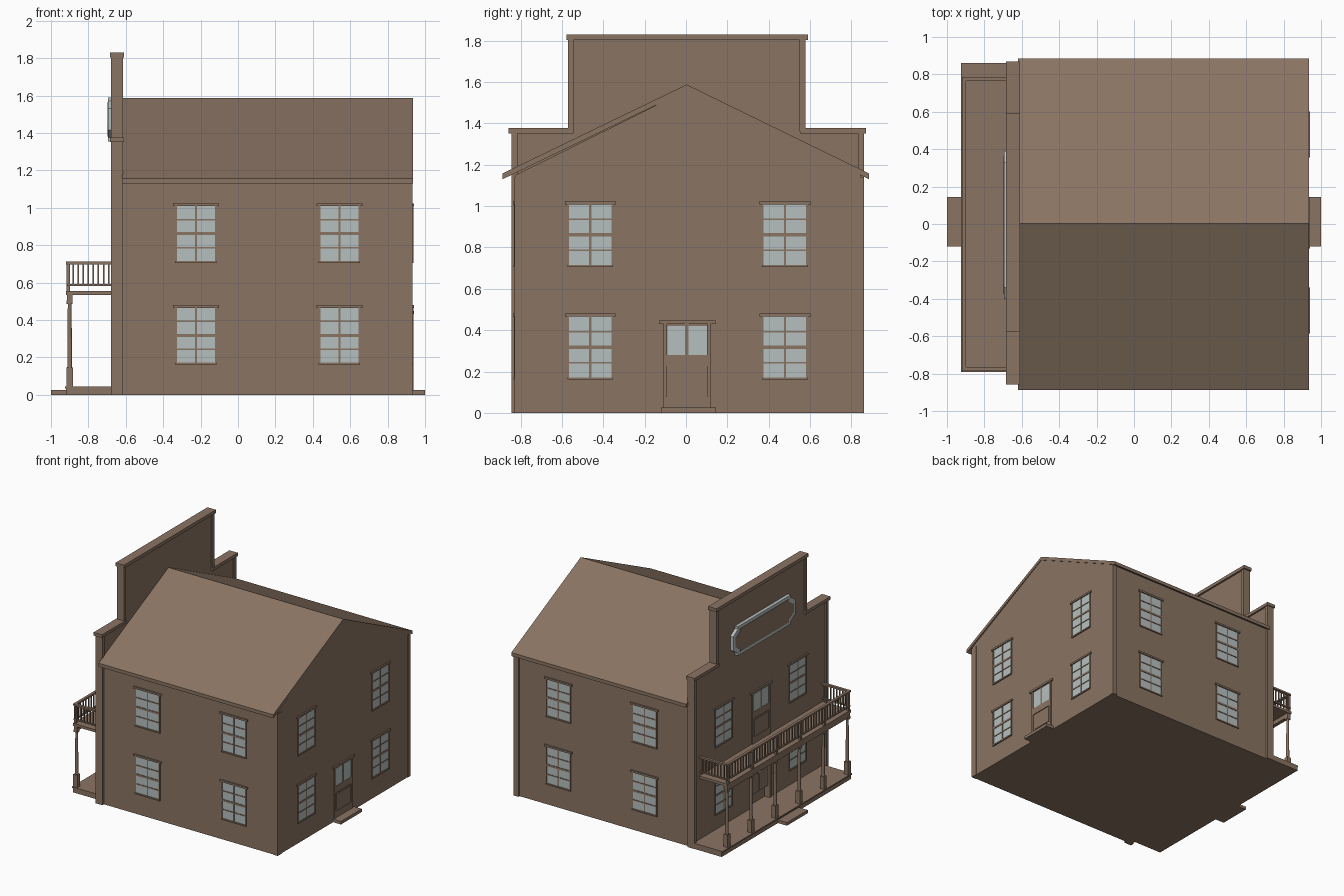
import bpy, bmesh, math

if "Cube" in bpy.data.objects:
    bpy.data.objects.remove(bpy.data.objects["Cube"])

def material(name, rgb):
    m = bpy.data.materials.new(name)
    m.diffuse_color = (*rgb, 1)
    m.use_nodes = True
    m.node_tree.nodes["Principled BSDF"].inputs["Base Color"].default_value = m.diffuse_color
    return m

WOOD = material("brown wood", (0.255, 0.175, 0.125))
GLASS = material("pale glass", (0.47, 0.53, 0.52))

def finish(name, bm, mat):
    bmesh.ops.recalc_face_normals(bm, faces=bm.faces)
    me = bpy.data.meshes.new(name)
    bm.to_mesh(me)
    bm.free()
    me.materials.append(mat)
    ob = bpy.data.objects.new(name, me)
    bpy.context.collection.objects.link(ob)
    return ob

def boxes(name, items, mat=WOOD):
    """One object from boxes given as x0, x1, y0, y1, z0, z1."""
    bm = bmesh.new()
    for x0, x1, y0, y1, z0, z1 in items:
        vs = bmesh.ops.create_cube(bm, size=1)["verts"]
        for v in vs:
            v.co.x = x1 if v.co.x > 0 else x0
            v.co.y = y1 if v.co.y > 0 else y0
            v.co.z = z1 if v.co.z > 0 else z0
    return finish(name, bm, mat)

def prism(name, pts, x0, x1, mat=WOOD):
    """Extrude a y-z outline along x."""
    bm = bmesh.new()
    a = [bm.verts.new((x0, y, z)) for y, z in pts]
    b = [bm.verts.new((x1, y, z)) for y, z in pts]
    bm.faces.new(a)
    bm.faces.new(b)
    for i in range(len(pts)):
        j = (i + 1) % len(pts)
        bm.faces.new((a[i], a[j], b[j], b[i]))
    return finish(name, bm, mat)

# Main body and gable roof
YF, YB, XR, XL = -0.825, 0.845, 0.93, -0.668
prism("house_body", [(YF, 0), (YB, 0), (YB, 1.15), (0.005, 1.562), (YF, 1.15)], -0.63, XR)
prism("gable_roof", [(-0.887, 1.13), (-0.887, 1.158), (0.003, 1.588), (0.885, 1.158),
                     (0.885, 1.13), (0.003, 1.56)], -0.62, 0.935)
boxes("corner_boards", [(0.89, 0.934, -0.829, -0.775, 0, 1.14), (0.89, 0.934, 0.825, 0.86, 0, 1.14)])

# Stepped false front with an open doorway, edge trim and caps
prism("false_front", [(-0.835, 0), (-0.10, 0), (-0.10, 0.45), (0.12, 0.45), (0.12, 0), (0.85, 0),
                      (0.85, 1.36), (0.57, 1.36), (0.57, 1.81), (-0.56, 1.81), (-0.56, 1.36),
                      (-0.835, 1.36)], XL, -0.625)
boxes("false_front_trim", [(-0.678, -0.616, -0.845, -0.815, 0, 1.36), (-0.678, -0.616, 0.832, 0.862, 0, 1.36),
                           (-0.678, -0.616, -0.57, -0.543, 1.36, 1.81), (-0.678, -0.616, 0.55, 0.578, 1.36, 1.81)])
boxes("false_front_caps", [(-0.685, -0.61, -0.578, 0.59, 1.803, 1.83),
                           (-0.685, -0.61, -0.858, -0.545, 1.352, 1.377),
                           (-0.685, -0.61, 0.552, 0.87, 1.352, 1.377)])

# Blank sign board with clipped corners
def sign(inset):
    y0, y1, z0, z1, c = -0.40 + inset, 0.39 - inset, 1.355 + inset, 1.59 - inset, 0.06
    return [(y0 + c, z0), (y1 - c, z0), (y1 - c, z0 + 0.02), (y1, z0 + c), (y1, z1 - c), (y1 - c, z1 - 0.02),
            (y1 - c, z1), (y0 + c, z1), (y0 + c, z1 - 0.02), (y0, z1 - c), (y0, z0 + c), (y0 + c, z0 + 0.02)]
prism("sign_frame", sign(0), -0.694, XL, GLASS)
prism("sign_panel", sign(0.025), -0.697, -0.68)

# Wall-relative boxes: u across, v up, d outward from the wall
def on_wall(wall, u0, u1, v0, v1, d0, d1):
    if wall == "front":
        return (u0, u1, YF - d1, YF - d0, v0, v1)
    if wall == "back":
        return (u0, u1, YB + d0, YB + d1, v0, v1)
    if wall == "right":
        return (XR + d0, XR + d1, u0, u1, v0, v1)
    return (XL - d1, XL - d0, u0, u1, v0, v1)

def window(wall, u, v):
    w, h = 0.105, 0.30
    boxes(wall + "_window_glass", [on_wall(wall, u - w, u + w, v, v + h, -0.01, 0.002)], GLASS)
    bars = [(u - w - 0.006, u - w + 0.003, v - 0.005, v + h, 0.007),
            (u + w - 0.003, u + w + 0.006, v - 0.005, v + h, 0.007),
            (u - 0.005, u + 0.005, v, v + h, 0.005),
            (u - w - 0.006, u + w + 0.006, v - 0.007, v + 0.004, 0.009),
            (u - w - 0.018, u + w + 0.018, v + h - 0.003, v + h + 0.012, 0.011)]
    bars += [(u - w, u + w, v + h * k / 4 - t, v + h * k / 4 + t, 0.006)
             for k, t in ((1, 0.004), (2, 0.008), (3, 0.004))]
    boxes(wall + "_window_frame", [on_wall(wall, a, b, c, d, -0.01, e) for a, b, c, d, e in bars])

for v in (0.168, 0.712):
    for wall in ("front", "back"):
        for u in (-0.225, 0.542):
            window(wall, u, v)
    for wall in ("right", "left"):
        for u in (-0.463, 0.478):
            window(wall, u, v)

# Panelled doors with two glass panes
def door(wall, v):
    boxes(wall + "_door_panes", [on_wall(wall, -0.09, -0.001, v + 0.255, v + 0.395, -0.01, 0.004),
                                 on_wall(wall, 0.011, 0.102, v + 0.255, v + 0.395, -0.01, 0.004)], GLASS)
    parts = [(-0.11, -0.092, 0, 0.41, 0.008), (0.104, 0.122, 0, 0.41, 0.008),
             (-0.13, 0.142, 0.405, 0.422, 0.012), (-0.004, 0.013, 0.25, 0.405, 0.006),
             (-0.092, 0.104, 0.2, 0.255, 0.006), (-0.092, 0.104, 0, 0.052, 0.006),
             (-0.08, 0.092, 0.065, 0.185, 0.004)]
    boxes(wall + "_door", [on_wall(wall, a, b, v + c, v + d, -0.01, e) for a, b, c, d, e in parts])

door("right", 0.026)
door("left", 0.556)

# Swinging half doors and doorway casing
for name, y0, y1 in (("half_door_a", -0.098, 0.008), ("half_door_b", 0.118, 0.012)):
    top = [(y0 + (y1 - y0) * k / 8, 0.315 + 0.035 * math.cos(math.pi * k / 8)) for k in range(9)]
    prism(name, [(y1, 0.14), (y0, 0.14)] + top, -0.66, -0.648)
boxes("doorway_casing", [on_wall("left", a, b, c, d, -0.005, e) for a, b, c, d, e in
                         ((-0.12, -0.10, 0.045, 0.45, 0.008), (0.12, 0.14, 0.045, 0.45, 0.008),
                          (-0.135, 0.155, 0.448, 0.466, 0.012))])

# Porch floor, balcony floor and steps
boxes("porch_floor", [(-0.92, -0.62, -0.785, 0.86, 0, 0.035), (-0.926, -0.62, -0.79, 0.86, 0.035, 0.045)])
boxes("balcony_floor", [(-0.92, -0.66, -0.785, 0.785, 0.535, 0.556),
                        (-0.915, -0.885, -0.78, 0.78, 0.50, 0.535)])
boxes("steps", [(-1.0, -0.92, -0.12, 0.145, 0, 0.025), (0.92, 1.0, -0.12, 0.145, 0, 0.025)])

# Porch posts: square base and cap with a slim turned shaft
post_y = [-0.765 + 1.53 * i / 5 for i in range(6)]
PX = -0.9
boxes("post_bases", [(PX - r, PX + r, y - r, y + r, a, b) for y in post_y
                     for r, a, b in ((0.018, 0.045, 0.145), (0.016, 0.485, 0.505))])
bm = bmesh.new()
for y in post_y:
    vs = bmesh.ops.create_cone(bm, cap_ends=True, segments=12, radius1=0.013, radius2=0.010, depth=0.35)["verts"]
    bmesh.ops.translate(bm, verts=vs, vec=(PX, y, 0.315))
finish("post_shafts", bm, WOOD)

# Balcony railing on three sides
RX = -0.908
rails = []
for z0, z1, r in ((0.582, 0.592, 0.007), (0.698, 0.712, 0.011)):
    rails.append((RX - r, RX + r, -0.785, 0.785, z0, z1))
    for y in (-0.775, 0.775):
        rails.append((RX, -0.665, y - r, y + r, z0, z1))
for y in post_y:
    rails.append((RX - 0.01, RX + 0.01, y - 0.01, y + 0.01, 0.55, 0.70))
boxes("balcony_rails", rails)
t = 0.004
spots = [(RX, -0.775 + 1.55 * i / 45) for i in range(46)]
spots += [(RX + 0.027 * i, y) for i in range(1, 9) for y in (-0.775, 0.775)]
boxes("balcony_balusters", [(x - t, x + t, y - t, y + t, 0.588, 0.70) for x, y in spots])
